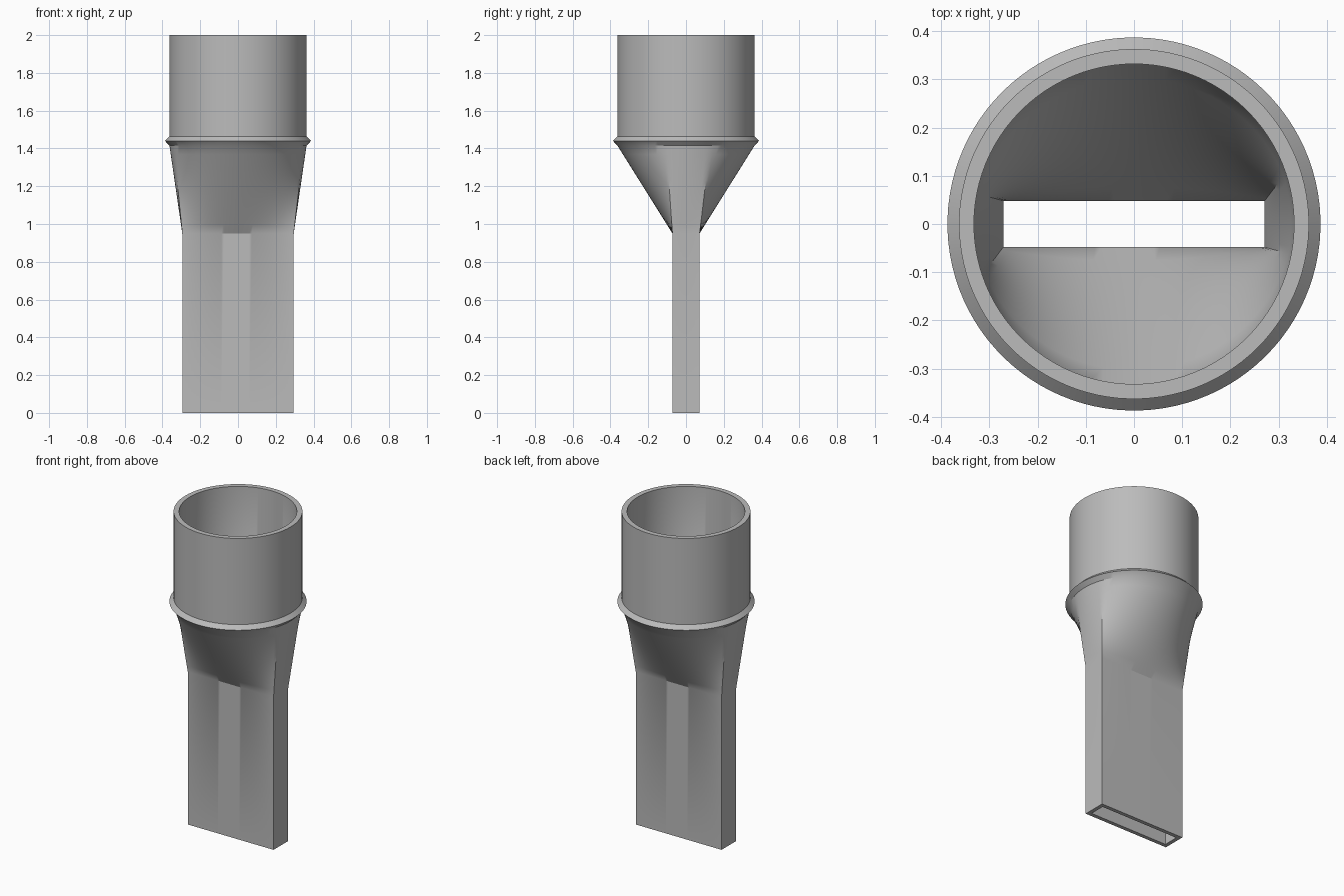
import bpy, bmesh, math
from math import radians, cos, sin

if "Cube" in bpy.data.objects:
    bpy.data.objects.remove(bpy.data.objects["Cube"])

LONG, SHORT = 40, 10          # segments along the long and short sides of the slot
Z_SLOT, Z_ROUND, Z_TOP = 0.95, 1.415, 2.0


def side_pairs(r, hx, hy, up, down):
    """Matched points on the slot rectangle and the round section."""
    corners = [(hx, -hy), (hx, hy), (-hx, hy), (-hx, -hy), (hx, -hy)]
    angles = [-down, up, 180 - down, 180 + up, 360 - down]
    pairs = []
    for i, n in enumerate((SHORT, LONG, SHORT, LONG)):
        (x0, y0), (x1, y1) = corners[i], corners[i + 1]
        for k in range(n):
            f = k / n
            a = radians(angles[i] + (angles[i + 1] - angles[i]) * f)
            pairs.append(((x0 + (x1 - x0) * f, y0 + (y1 - y0) * f),
                          (r * cos(a), r * sin(a))))
    return pairs


def ring(bm, pairs, t, z, scale=1.0):
    """t = 0 gives the slot rectangle, t = 1 the circle."""
    return [bm.verts.new(((p[0] + (q[0] - p[0]) * t) * scale,
                          (p[1] + (q[1] - p[1]) * t) * scale, z))
            for p, q in pairs]


R = 0.363
outer = side_pairs(R, 0.295, 0.072, 20.5, 16.5)
inner = side_pairs(0.332, 0.271, 0.048, 18.5, 11)
steps = [i / 10 for i in range(11)]
loft_z = lambda t: Z_SLOT + (Z_ROUND - Z_SLOT) * t

bm = bmesh.new()
# Flat nozzle and transition, outside
rings = [ring(bm, outer, 0, 0)]
rings += [ring(bm, outer, t, loft_z(t)) for t in steps]
# Pointed stop collar
rings.append(ring(bm, outer, 1, 1.44, 0.387 / R))
rings.append(ring(bm, outer, 1, 1.464))
# Round socket, outside and then inside
rings.append(ring(bm, outer, 1, Z_TOP))
rings.append(ring(bm, inner, 1, Z_TOP))
# Transition and flat nozzle, inside
rings += [ring(bm, inner, t, loft_z(t)) for t in reversed(steps)]
rings.append(ring(bm, inner, 0, 0))

# Skin the rings into one closed wall
n = len(outer)
for a, b in zip(rings, rings[1:] + rings[:1]):
    for i in range(n):
        j = (i + 1) % n
        bm.faces.new((a[i], a[j], b[j], b[i]))
bmesh.ops.recalc_face_normals(bm, faces=bm.faces)

mesh = bpy.data.meshes.new("hose_adapter")
bm.to_mesh(mesh)
bm.free()
adapter = bpy.data.objects.new("hose_adapter", mesh)
bpy.context.collection.objects.link(adapter)

grey = bpy.data.materials.new("grey plastic")
grey.diffuse_color = (0.5, 0.5, 0.5, 1)
grey.use_nodes = True
grey.node_tree.nodes["Principled BSDF"].inputs["Base Color"].default_value = grey.diffuse_color
mesh.materials.append(grey)

bpy.context.view_layer.objects.active = adapter
adapter.select_set(True)
bpy.ops.object.shade_smooth_by_angle(angle=radians(30))
